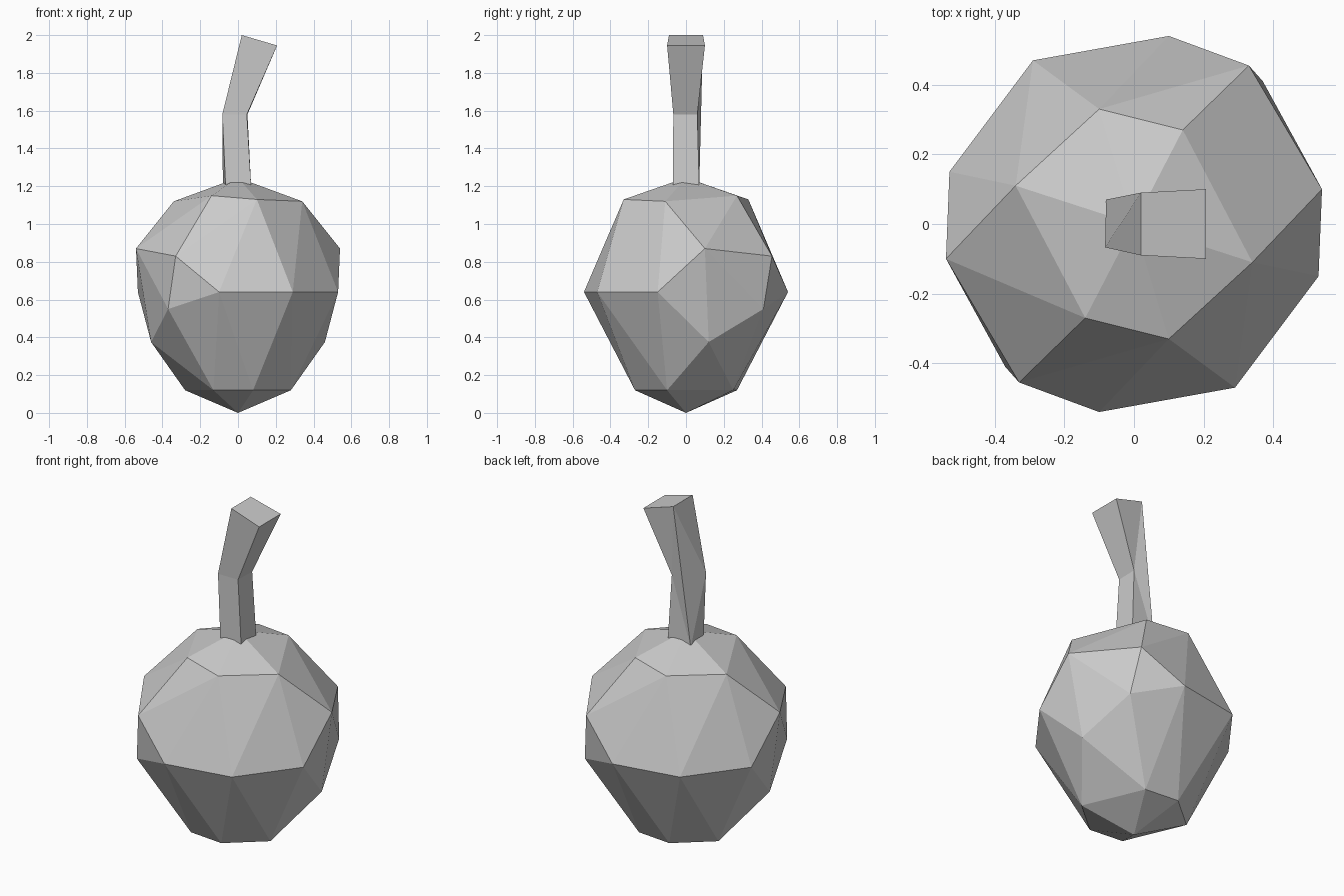
import bpy, bmesh

cube = bpy.data.objects.get("Cube")
if cube:
    bpy.data.objects.remove(cube, do_unlink=True)

grey = bpy.data.materials.new("plain_grey")
grey.use_nodes = True
colour = (0.6, 0.6, 0.6, 1)
grey.diffuse_color = colour
grey.node_tree.nodes["Principled BSDF"].inputs["Base Color"].default_value = colour


def finish(bm, name):
    bmesh.ops.recalc_face_normals(bm, faces=bm.faces[:])
    mesh = bpy.data.meshes.new(name)
    bm.to_mesh(mesh)
    bm.free()
    mesh.materials.append(grey)
    obj = bpy.data.objects.new(name, mesh)
    bpy.context.collection.objects.link(obj)
    return obj


# Faceted body: half of its corners, repeated by a half turn, wrapped in a hull
half = [
    (0.10, -0.33, 1.13), (-0.14, -0.27, 1.15), (0.34, -0.11, 1.12),
    (-0.54, -0.10, 0.87), (-0.33, -0.455, 0.83),
    (-0.10, -0.54, 0.64), (0.29, -0.47, 0.64), (0.53, -0.15, 0.64),
    (-0.37, -0.41, 0.55), (-0.46, -0.12, 0.375),
    (0.28, -0.10, 0.12), (0.08, -0.27, 0.12), (-0.13, -0.25, 0.12),
]
bm = bmesh.new()
for x, y, z in half:
    bm.verts.new((x, y, z))
    bm.verts.new((-x, -y, z))
bm.verts.new((0, 0, 1.245))
bm.verts.new((0, 0, 0))
bmesh.ops.convex_hull(bm, input=bm.verts[:])
finish(bm, "body")

# Bent stem: square rings lofted upwards, flaring at the tip
bm = bmesh.new()
base = [(-0.065, -0.07, 1.19), (0.07, -0.07, 1.19), (0.07, 0.07, 1.19), (-0.08, 0.07, 1.19)]
bend = [(-0.083, -0.067, 1.58), (0.047, -0.067, 1.58), (0.05, 0.06, 1.58), base[3]]
tip = [(0.02, -0.09, 2.0), (0.207, -0.10, 1.945), (0.207, 0.10, 1.945), (0.02, 0.09, 2.0)]
rings = [[bm.verts.new(p) for p in ring] for ring in (base, bend, tip)]
for low, high in zip(rings, rings[1:]):
    for i in range(4):
        j = (i + 1) % 4
        bm.faces.new((low[i], low[j], high[j], high[i]))
bm.faces.new(rings[0][::-1])
bm.faces.new(rings[2])

# Creases fan from the rear corner of the tip to the bend
for i in (0, 2):
    bmesh.ops.connect_verts(bm, verts=[rings[1][i], rings[2][3]])
# The bend has no corner at the rear, so it joins the base there
bmesh.ops.remove_doubles(bm, verts=bm.verts[:], dist=0.0001)
finish(bm, "stem")
